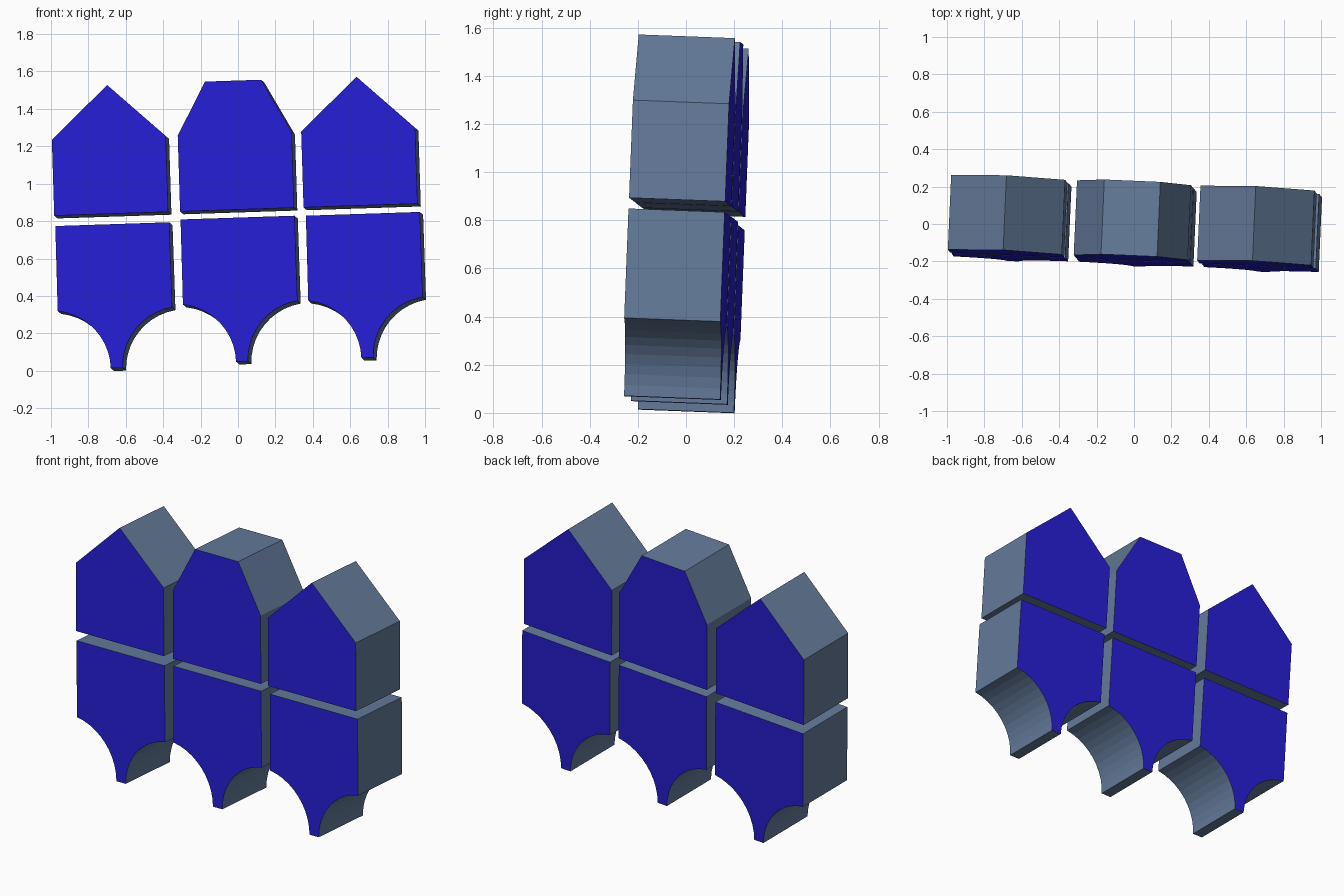
import bpy, bmesh, math

if "Cube" in bpy.data.objects:
    bpy.data.objects.remove(bpy.data.objects["Cube"])

DEPTH = 0.4       # block thickness
HW = 0.305        # half width of a block
TIP = 0.032       # half width of the pointed foot
TILT = (-0.038, -0.033, -0.043)   # slight lean shared by all blocks


def material(name, color):
    m = bpy.data.materials.new(name)
    m.diffuse_color = (*color, 1)
    m.use_nodes = True
    m.node_tree.nodes["Principled BSDF"].inputs["Base Color"].default_value = m.diffuse_color
    return m


blue = material("face_blue", (0.02, 0.013, 0.65))
steel = material("side_steel", (0.13, 0.20, 0.33))


def block(name, profile, cx, dz=0.0):
    """Extrude an x-z outline: blue front and back, steel sides."""
    bm = bmesh.new()
    front = bm.faces.new([bm.verts.new((cx + x, 0, z + dz)) for x, z in profile])
    ext = bmesh.ops.extrude_face_region(bm, geom=[front], use_keep_orig=True)
    verts = [g for g in ext["geom"] if isinstance(g, bmesh.types.BMVert)]
    bmesh.ops.translate(bm, verts=verts, vec=(0, DEPTH, 0))
    bmesh.ops.recalc_face_normals(bm, faces=bm.faces[:])
    for f in bm.faces:
        f.material_index = 0 if abs(f.normal.y) > 0.9 else 1
    mesh = bpy.data.meshes.new(name)
    bm.to_mesh(mesh)
    bm.free()
    mesh.materials.append(blue)
    mesh.materials.append(steel)
    ob = bpy.data.objects.new(name, mesh)
    ob.location = (0, -0.228, 0)
    ob.rotation_euler = TILT
    bpy.context.collection.objects.link(ob)


def mirrored(half):
    """Complete a right-hand outline (bottom to top) with its mirror image."""
    return half + [(-x, z) for x, z in reversed(half) if x > 0]


# Upper row: two gabled blocks around one with a flat chamfered top
base = [(HW, 0.862), (HW, 1.268)]
gable = mirrored(base + [(0, 1.551)])
chamfer = mirrored(base + [(0.150, 1.552)])
block("upper_left_gable", gable, -0.652)
block("upper_middle_chamfer", chamfer, 0.022)
block("upper_right_gable", gable, 0.683)

# Lower row: square shoulders scooped by arcs down to a narrow foot
FOOT, SHOULDER, R, STEPS = 0.045, 0.360, 0.318, 10
sweep = math.asin((SHOULDER - FOOT) / R)
arc = [(TIP + R - R * math.cos(sweep * i / STEPS),
        FOOT + R * math.sin(sweep * i / STEPS)) for i in range(STEPS + 1)]
stem = mirrored(arc + [(HW, 0.815)])
block("lower_left_stem", stem, -0.648, -0.009)
block("lower_middle_stem", stem, 0.023, 0.004)
block("lower_right_stem", stem, 0.694, 0.002)
